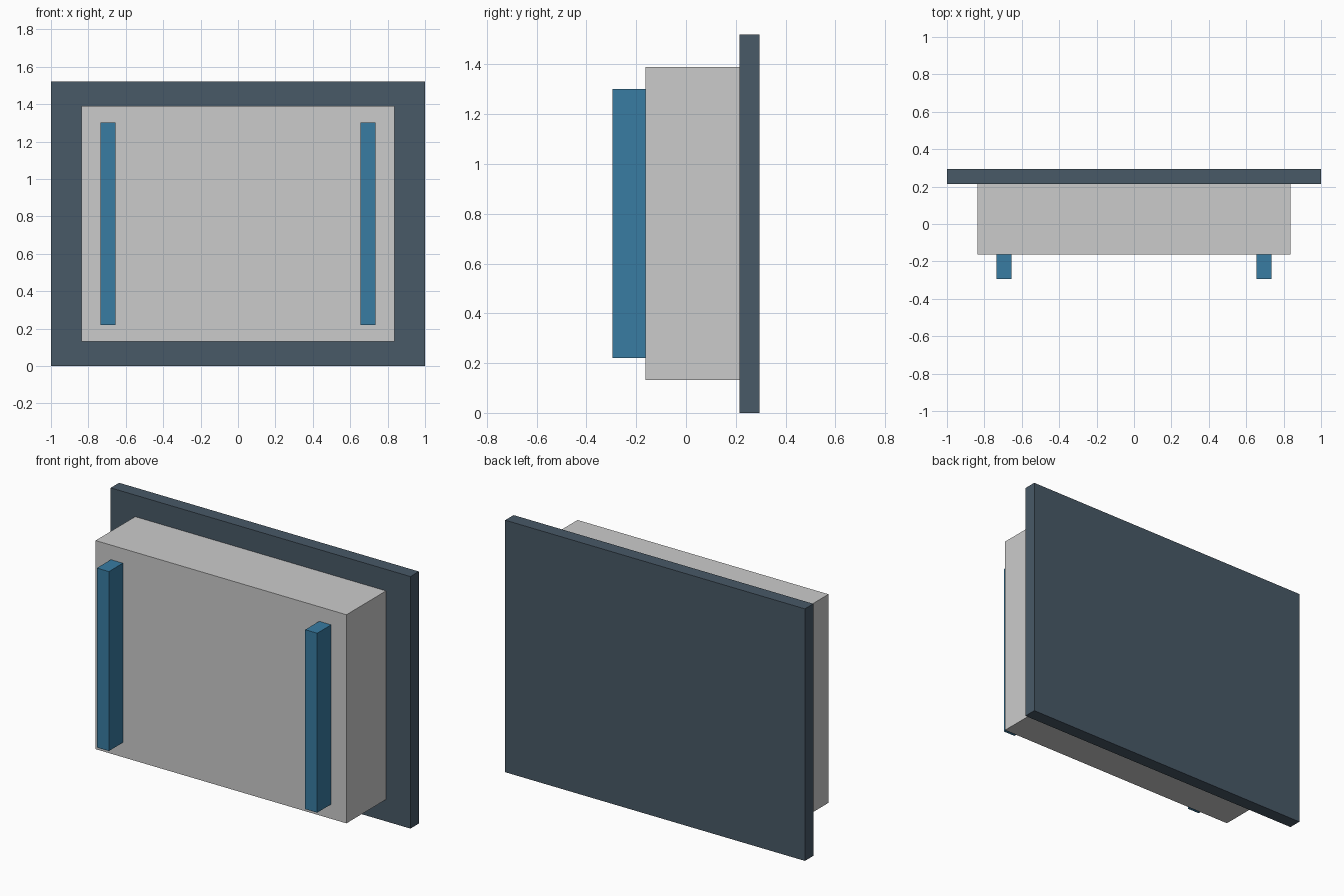
import bpy

if "Cube" in bpy.data.objects:
    bpy.data.objects.remove(bpy.data.objects["Cube"])


def material(name, color):
    mat = bpy.data.materials.new(name)
    mat.diffuse_color = color
    mat.use_nodes = True
    mat.node_tree.nodes["Principled BSDF"].inputs["Base Color"].default_value = mat.diffuse_color
    return mat


def box(name, x, y, z, mat=None):
    """Add a box spanning the (low, high) ranges on each axis."""
    spans = (x, y, z)
    bpy.ops.mesh.primitive_cube_add(size=1, location=[(a + b) / 2 for a, b in spans])
    obj = bpy.context.object
    obj.name = name
    obj.scale = [b - a for a, b in spans]
    bpy.ops.object.transform_apply(location=False, rotation=False, scale=True)
    if mat:
        obj.data.materials.append(mat)
    return obj


slate = material("slate", (0.065, 0.1, 0.135, 1))
blue = material("blue", (0.04, 0.2, 0.36, 1))

# Wide plate at the back
box("back_plate", (-1, 1), (0.215, 0.295), (0, 1.52), slate)

# Main body in front of the plate
box("main_body", (-0.837, 0.837), (-0.162, 0.215), (0.132, 1.39))

# Upright bars on the front face, one on each side
for side, label in ((-1, "left"), (1, "right")):
    cx = side * 0.695
    box(f"{label}_front_bar", (cx - 0.04, cx + 0.04), (-0.295, -0.162), (0.22, 1.302), blue)
